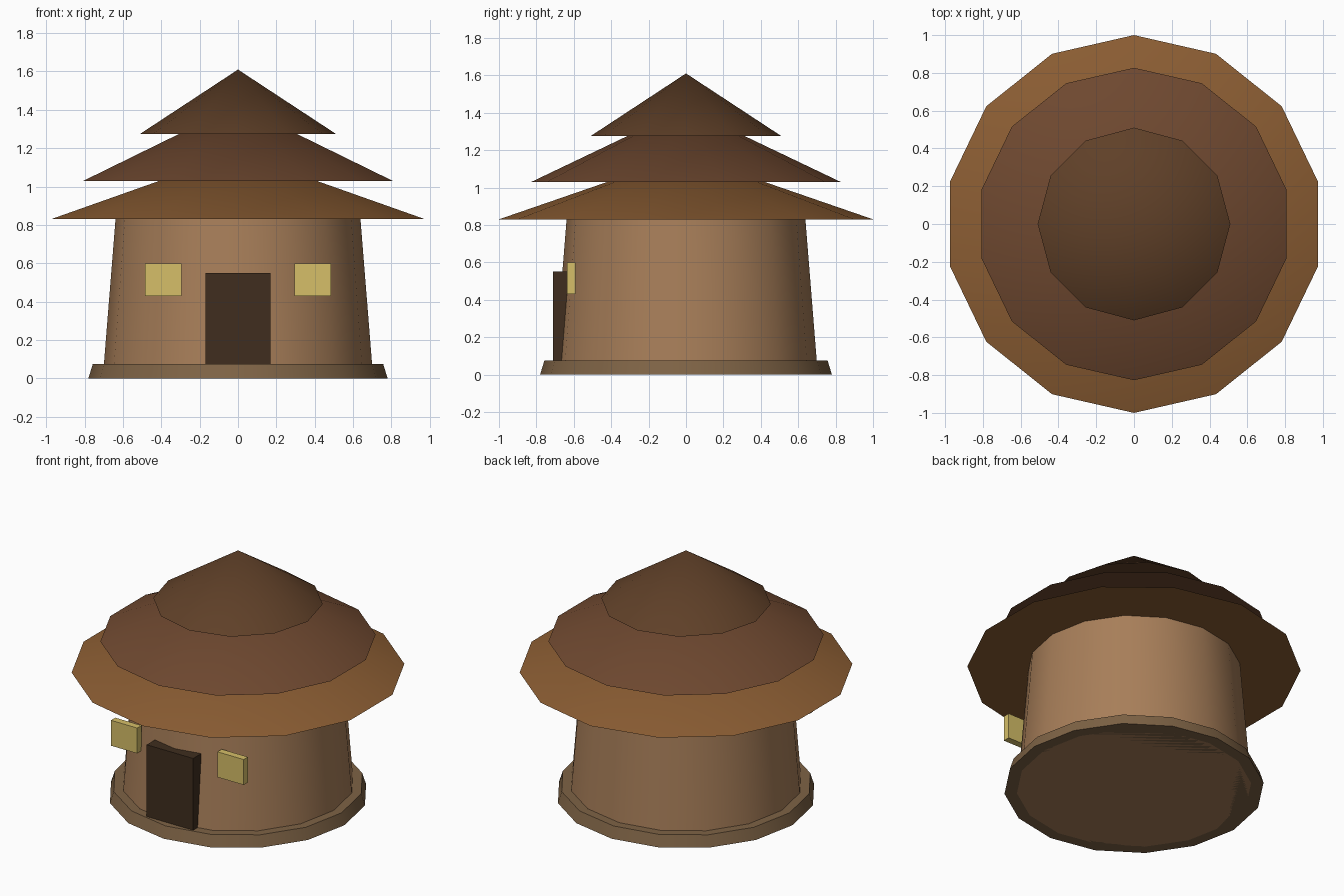
import bpy
from math import radians

if "Cube" in bpy.data.objects:
    bpy.data.objects.remove(bpy.data.objects["Cube"])


def finish(ob, name, colour):
    ob.name = name
    mat = bpy.data.materials.new(name + "_colour")
    mat.diffuse_color = (*colour, 1)
    mat.use_nodes = True
    mat.node_tree.nodes["Principled BSDF"].inputs["Base Color"].default_value = mat.diffuse_color
    ob.data.materials.append(mat)


def ring(name, sides, r_low, r_high, z_low, z_high, colour):
    """Upright cone or tapered drum with a corner on the +y axis."""
    bpy.ops.mesh.primitive_cone_add(
        vertices=sides, radius1=r_low, radius2=r_high, depth=z_high - z_low,
        location=(0, 0, (z_low + z_high) / 2))
    finish(bpy.context.object, name, colour)
    bpy.ops.object.shade_smooth_by_angle(angle=radians(35))


def box(name, lo, hi, colour):
    centre = [(a + b) / 2 for a, b in zip(lo, hi)]
    bpy.ops.mesh.primitive_cube_add(size=1, location=centre)
    ob = bpy.context.object
    ob.scale = [b - a for a, b in zip(lo, hi)]
    bpy.ops.object.transform_apply(location=False, rotation=False, scale=True)
    finish(ob, name, colour)


# Plinth and tapered round wall
ring("plinth", 16, 0.78, 0.757, 0, 0.075, (0.21, 0.125, 0.06))
ring("wall", 16, 0.705, 0.638, 0, 0.835, (0.39, 0.21, 0.10))

# Three stacked roof cones
ring("lower_roof", 14, 1.0, 0, 0.83, 1.175, (0.26, 0.11, 0.033))
ring("middle_roof", 14, 0.827, 0, 1.03, 1.425, (0.157, 0.065, 0.029))
ring("top_roof", 12, 0.51, 0, 1.275, 1.61, (0.115, 0.051, 0.021))

# Door slab
box("door", (-0.17, -0.712, 0.07), (0.17, -0.60, 0.55), (0.05, 0.027, 0.013))

# Window panels either side of the door
for side, x in (("left", -0.39), ("right", 0.39)):
    box(side + "_window", (x - 0.096, -0.635, 0.43), (x + 0.096, -0.59, 0.598),
        (0.67, 0.52, 0.14))
